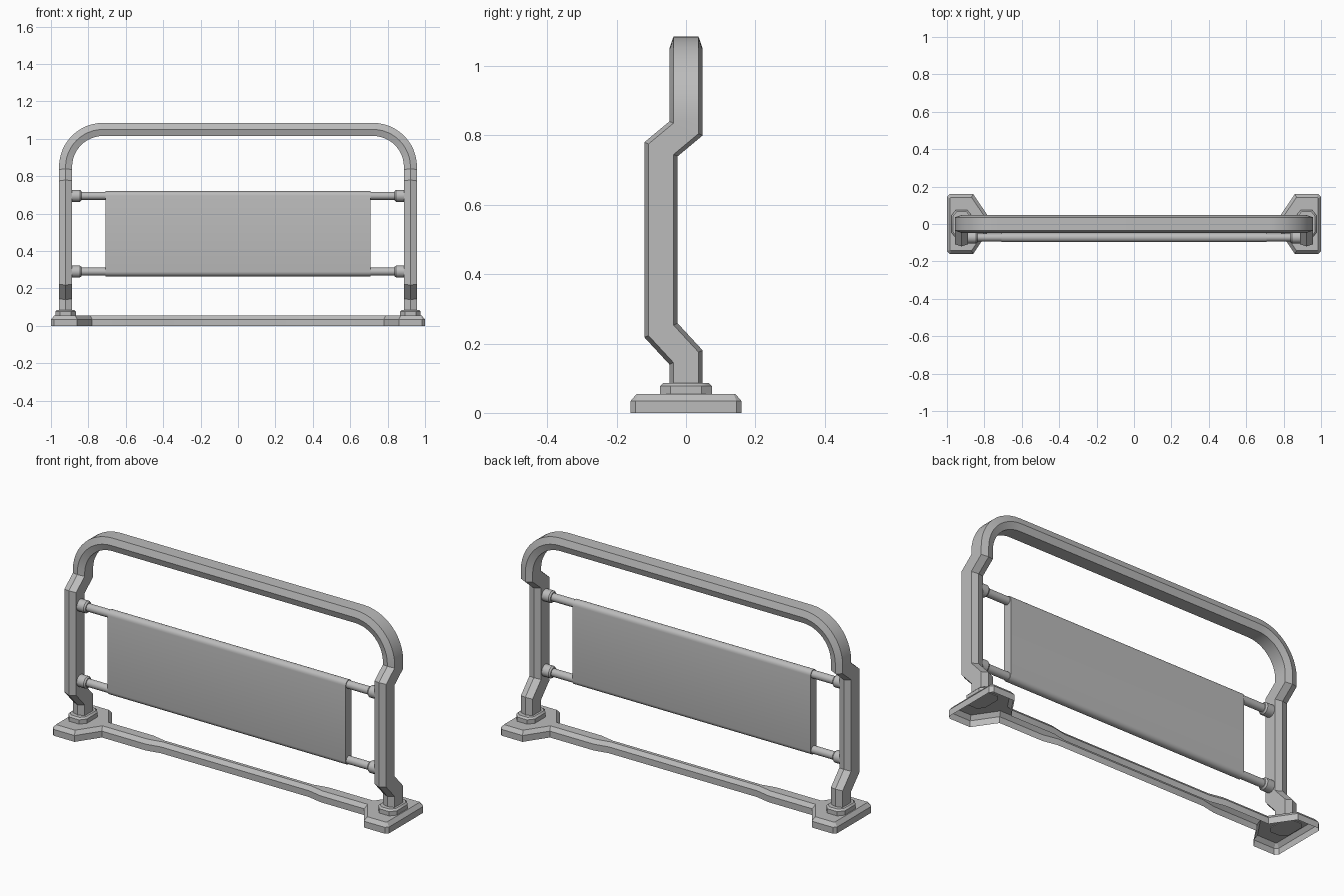
import bpy, bmesh, math
from mathutils import Vector

cube = bpy.data.objects.get("Cube")
if cube:
    bpy.data.objects.remove(cube, do_unlink=True)

grey = bpy.data.materials.new("painted metal grey")
grey.use_nodes = True
colour = (0.5, 0.5, 0.5, 1)
grey.diffuse_color = colour
grey.node_tree.nodes["Principled BSDF"].inputs["Base Color"].default_value = colour


def loft(name, rings, cap_start=True, cap_end=True, smooth=35):
    """Skin a row of equal-sized closed rings."""
    bm = bmesh.new()
    rows = [[bm.verts.new(p) for p in ring] for ring in rings]
    n = len(rows[0])
    for a, b in zip(rows, rows[1:]):
        for i in range(n):
            j = (i + 1) % n
            bm.faces.new((a[i], a[j], b[j], b[i]))
    if cap_start:
        bm.faces.new(rows[0][::-1])
    if cap_end:
        bm.faces.new(rows[-1])
    bmesh.ops.recalc_face_normals(bm, faces=bm.faces)
    mesh = bpy.data.meshes.new(name)
    bm.to_mesh(mesh)
    bm.free()
    mesh.materials.append(grey)
    obj = bpy.data.objects.new(name, mesh)
    bpy.context.collection.objects.link(obj)
    bpy.ops.object.select_all(action='DESELECT')
    obj.select_set(True)
    bpy.context.view_layer.objects.active = obj
    bpy.ops.object.shade_smooth_by_angle(angle=math.radians(smooth))
    return obj


def inset(points, d):
    """Move a counter-clockwise outline inwards by d with mitred corners."""
    out = []
    for i, p in enumerate(points):
        p = Vector(p)
        e1 = (p - Vector(points[i - 1])).normalized()
        e2 = (Vector(points[(i + 1) % len(points)]) - p).normalized()
        n1, n2 = Vector((-e1.y, e1.x)), Vector((-e2.y, e2.x))
        out.append(p + (n1 + n2) * d / (1 + n1.dot(n2)))
    return out


def level(points, z):
    return [(p[0], p[1], z) for p in points]


# Bent tubular frame: hexagonal section, joggled legs and round top corners
POST_X, TOP_Z, BEND, JOG = 0.922, 1.05, 0.2, -0.072
section = [(0.035, 0.036), (0, 0.048), (-0.035, 0.036),
           (-0.035, -0.036), (0, -0.048), (0.035, -0.036)]
leg = [(0.05, 0, 0), (0.16, 0, 0.42), (0.238, JOG, 0.42),
       (0.76, JOG, -0.42), (0.82, 0, -0.42)]
half = []
for z, y, tilt in leg:
    half.append([(POST_X + r, y + s, z + s * tilt) for r, s in section])
for k in range(13):
    a = math.pi / 2 * k / 12
    half.append([(POST_X - BEND + (BEND + r) * math.cos(a), s,
                  TOP_Z - BEND + (BEND + r) * math.sin(a)) for r, s in section])
other = [[(-x, y, z) for x, y, z in ring] for ring in reversed(half)]
loft("tube_frame", half + other)

# Hollow base: two flared feet joined by a stepped floor bar
quarter = [(0.44, 0.026), (0.52, 0.042), (0.78, 0.042),
           (0.86, 0.16), (0.985, 0.16), (1, 0.145)]
right = [(x, -y) for x, y in quarter] + quarter[::-1]
outline = right + [(-x, -y) for x, y in right]
loft("base", [level(outline, 0), level(outline, 0.034),
              level(inset(outline, 0.017), 0.054)], cap_start=False, smooth=30)

# Chamfered collars where the legs meet the feet
collar = [(0.055, -0.045), (0.055, 0.045), (0.03, 0.075), (-0.03, 0.075),
          (-0.055, 0.045), (-0.055, -0.045), (-0.03, -0.075), (0.03, -0.075)]
for side, label in ((1, "left"), (-1, "right")):
    pts = [(x + side * POST_X, y) for x, y in collar]
    loft(label + "_collar", [level(pts, 0.05), level(pts, 0.077),
                             level(inset(pts, 0.009), 0.086)])


def turned(name, profile, z):
    """Round bar along x from (x, radius) pairs."""
    angles = [math.tau * i / 16 for i in range(16)]
    loft(name, [[(x, JOG + r * math.cos(a), z + r * math.sin(a)) for a in angles]
                for x, r in profile])


# Rods and their sockets
LOW, HIGH, ROLL = 0.29, 0.695, 0.025
for z, row in ((LOW, "lower"), (HIGH, "upper")):
    for side, label in ((1, "left"), (-1, "right")):
        turned(f"{row}_{label}_rod", [(side * 0.69, 0.021), (side * 0.86, 0.021)], z)
        turned(f"{row}_{label}_socket", [(side * 0.838, 0.026), (side * 0.846, 0.032),
                                         (side * 0.895, 0.032)], z)

# Banner panel wrapped around both rods
wrap = []
for z, start in ((HIGH, 0), (LOW, math.pi)):
    for k in range(11):
        a = start + math.pi * k / 10
        wrap.append((JOG + ROLL * math.cos(a), z + ROLL * math.sin(a)))
loft("banner_panel", [[(x, y, z) for y, z in wrap] for x in (-0.708, 0.708)])
